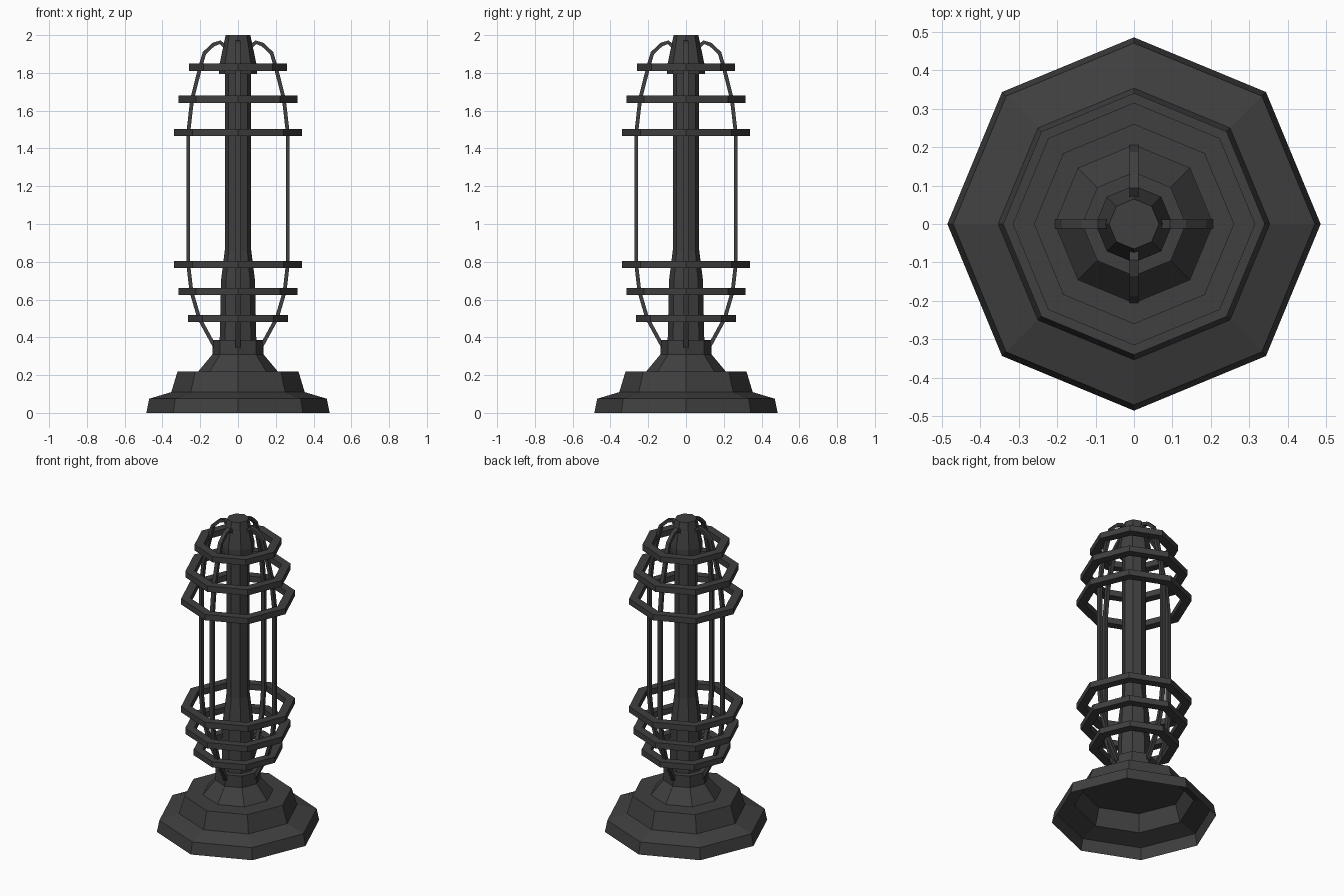
import bpy, bmesh, math
from mathutils import Vector

if "Cube" in bpy.data.objects:
    bpy.data.objects.remove(bpy.data.objects["Cube"])

SIDES = 8
iron = bpy.data.materials.new("dark_iron")
iron.diffuse_color = (0.05, 0.05, 0.05, 1)
iron.use_nodes = True
iron.node_tree.nodes["Principled BSDF"].inputs["Base Color"].default_value = iron.diffuse_color


def finish(bm, name):
    bmesh.ops.recalc_face_normals(bm, faces=bm.faces)
    me = bpy.data.meshes.new(name)
    bm.to_mesh(me)
    bm.free()
    me.materials.append(iron)
    ob = bpy.data.objects.new(name, me)
    bpy.context.collection.objects.link(ob)
    return ob


def lathe(name, profile, top=True, bottom=False, closed=False):
    """Octagonal turning of (radius, z) points, with a corner on +x."""
    bm = bmesh.new()
    loops = [[bm.verts.new((r * math.cos(i * math.tau / SIDES),
                            r * math.sin(i * math.tau / SIDES), z))
              for i in range(SIDES)] for r, z in profile]
    pairs = list(zip(loops, loops[1:]))
    if closed:
        pairs.append((loops[-1], loops[0]))
    for a, b in pairs:
        for i in range(SIDES):
            j = (i + 1) % SIDES
            bm.faces.new((a[i], a[j], b[j], b[i]))
    if not closed:
        if top:
            bm.faces.new(loops[-1])
        if bottom:
            bm.faces.new(loops[0])
    return finish(bm, name)


def rod(name, path, angle, wide=0.024, thick=0.02):
    """Square bar swept along a (radius, z) path in the plane at angle."""
    bm = bmesh.new()
    out = Vector((math.cos(angle), math.sin(angle), 0))
    side = Vector((-out.y, out.x, 0)) * wide / 2
    pts = [out * r + Vector((0, 0, z)) for r, z in path]
    loops = []
    for k, p in enumerate(pts):
        t = (pts[min(k + 1, len(pts) - 1)] - pts[max(k - 1, 0)]).normalized()
        n = side.normalized().cross(t) * thick / 2
        loops.append([bm.verts.new(p + s * side + u * n)
                      for s, u in ((-1, -1), (1, -1), (1, 1), (-1, 1))])
    for a, b in zip(loops, loops[1:]):
        for i in range(4):
            j = (i + 1) % 4
            bm.faces.new((a[i], a[j], b[j], b[i]))
    bm.faces.new(loops[0])
    bm.faces.new(loops[-1])
    return finish(bm, name)


# Hollow stepped foot, open underneath
lathe("base", [(0.485, 0), (0.47, 0.075), (0.353, 0.11), (0.32, 0.22)])
# Collar above the foot
lathe("collar", [(0.21, 0.22), (0.135, 0.31), (0.135, 0.385)])
# Central post, thicker at the bottom
lathe("post", [(0.097, 0.385), (0.09, 0.7), (0.07, 0.86), (0.07, 1.8)])
# Cap
lathe("cap", [(0.1, 1.795), (0.1, 1.835), (0.075, 1.955), (0.065, 2.0)], bottom=True)

# Cage hoops: (outer radius, height)
hoops = [(0.265, 0.5), (0.315, 0.643), (0.34, 0.785),
         (0.34, 1.485), (0.315, 1.66), (0.26, 1.83)]
for k, (r, z) in enumerate(hoops):
    lathe(f"hoop_{k + 1}", [(r, z - 0.019), (r, z + 0.019),
                            (r - 0.055, z + 0.019), (r - 0.055, z - 0.019)], closed=True)

# Four bent cage rods
path = [(0.12, 0.345), (0.205, 0.5), (0.247, 0.643), (0.263, 0.785),
        (0.263, 1.485), (0.243, 1.66), (0.2, 1.83), (0.178, 1.905),
        (0.13, 1.95), (0.095, 1.962), (0.068, 1.94)]
for k in range(4):
    rod(f"cage_rod_{k + 1}", path, k * math.pi / 2)
